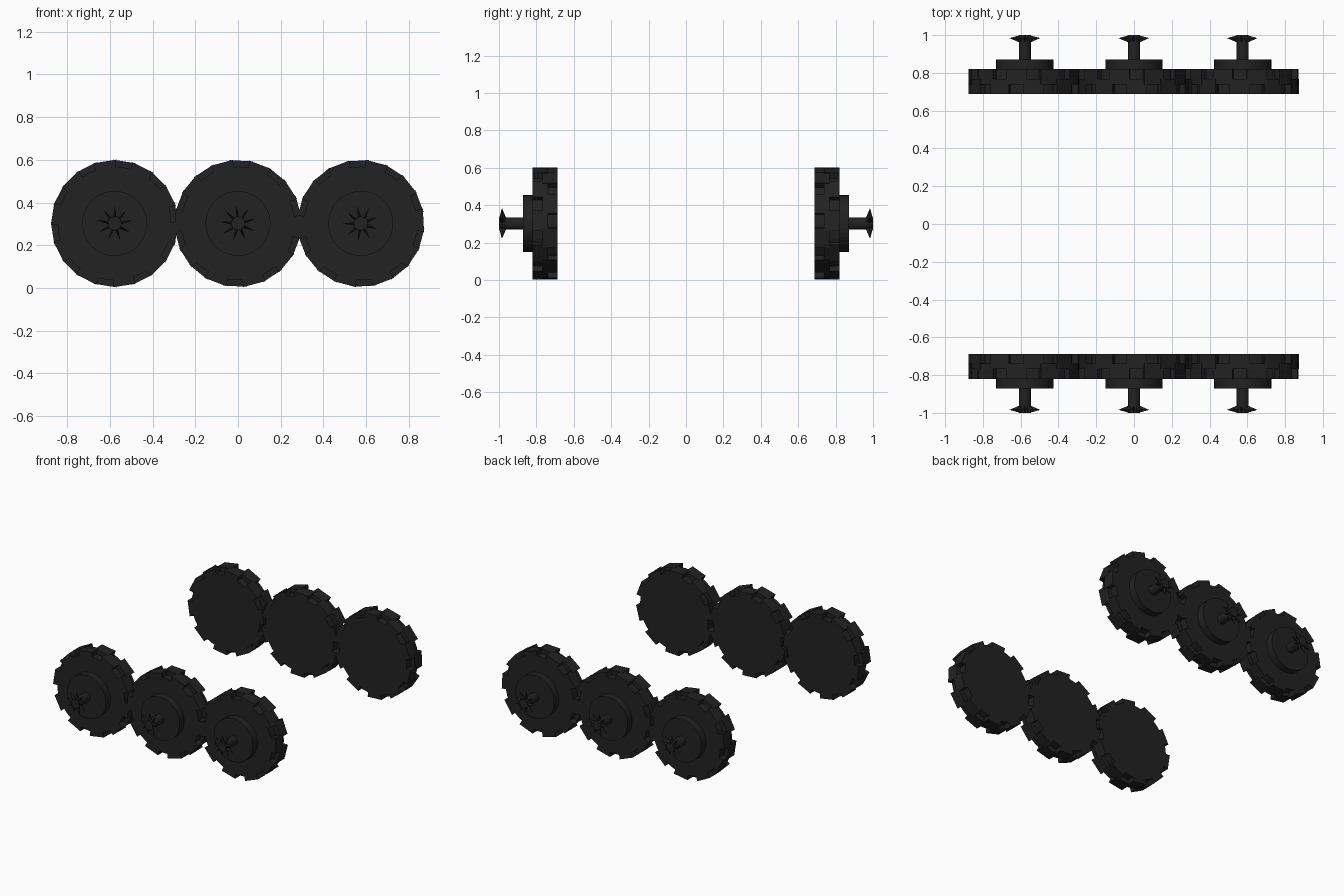
import bpy, bmesh, math
from mathutils import Vector

if "Cube" in bpy.data.objects:
    bpy.data.objects.remove(bpy.data.objects["Cube"])

rubber = bpy.data.materials.new("dark_rubber")
rubber.diffuse_color = (0.016, 0.016, 0.016, 1)
rubber.use_nodes = True
rubber.node_tree.nodes["Principled BSDF"].inputs["Base Color"].default_value = rubber.diffuse_color

WHEEL_Z = 0.302
LUGS = 10


def ring_point(r, a, y):
    return Vector((r * math.cos(a), y, r * math.sin(a)))


def finish(name, bm, x, side):
    """Write the mesh, mirrored to the given side, and place it at its wheel."""
    for v in bm.verts:
        v.co.y *= side
    bmesh.ops.recalc_face_normals(bm, faces=bm.faces[:])
    mesh = bpy.data.meshes.new(name)
    bm.to_mesh(mesh)
    bm.free()
    mesh.materials.append(rubber)
    ob = bpy.data.objects.new(name, mesh)
    ob.location = (x, 0, WHEEL_Z)
    bpy.context.collection.objects.link(ob)


def add_prism(bm, points, y0, y1):
    """Extrude an outline of (radius, angle) points along y."""
    a = [bm.verts.new(ring_point(r, t, y0)) for r, t in points]
    b = [bm.verts.new(ring_point(r, t, y1)) for r, t in points]
    bm.faces.new(a)
    bm.faces.new(b)
    for i in range(len(a)):
        j = (i + 1) % len(a)
        bm.faces.new((a[i], a[j], b[j], b[i]))


def disc(name, radius, sides, y0, y1, x, side):
    bm = bmesh.new()
    add_prism(bm, [(radius, math.tau * i / sides) for i in range(sides)], y0, y1)
    finish(name, bm, x, side)


def tread(x, side, phase):
    """Two overlapping rows of staggered lugs."""
    bm = bmesh.new()
    half = math.radians(10.5)
    for row, (y0, y1) in enumerate(((0.687, 0.768), (0.738, 0.82))):
        for i in range(LUGS):
            a = phase + math.tau * (i + row * 0.5) / LUGS
            add_prism(bm, [(0.262, a - half), (0.299, a - half),
                           (0.299, a + half), (0.262, a + half)], y0, y1)
    finish("tread_lugs", bm, x, side)


def spikes(x, side, phase, count=9):
    """Star of thin pyramids around the axle end."""
    bm = bmesh.new()
    step = math.tau / count
    for i in range(count):
        a = phase + i * step
        tip = bm.verts.new(ring_point(0.083, a, 0.984))
        base = [bm.verts.new(ring_point(r, a + t, y)) for r, t, y in
                ((0.026, 0, 0.96), (0.03, step * 0.4, 0.98),
                 (0.026, 0, 0.9995), (0.03, -step * 0.4, 0.98))]
        bm.faces.new(base)
        for k in range(4):
            bm.faces.new((base[k], base[(k + 1) % 4], tip))
    finish("axle_spikes", bm, x, side)


# Three wheels on each side
for side in (-1, 1):
    for n, x in enumerate((-0.578, 0.0, 0.575)):
        phase = math.radians(9 + 6 * n)
        disc("tyre", 0.266, 40, 0.687, 0.82, x, side)
        tread(x, side, phase)
        disc("hub", 0.152, 40, 0.82, 0.872, x, side)
        disc("axle", 0.032, 16, 0.872, 1.0, x, side)
        spikes(x, side, phase)
